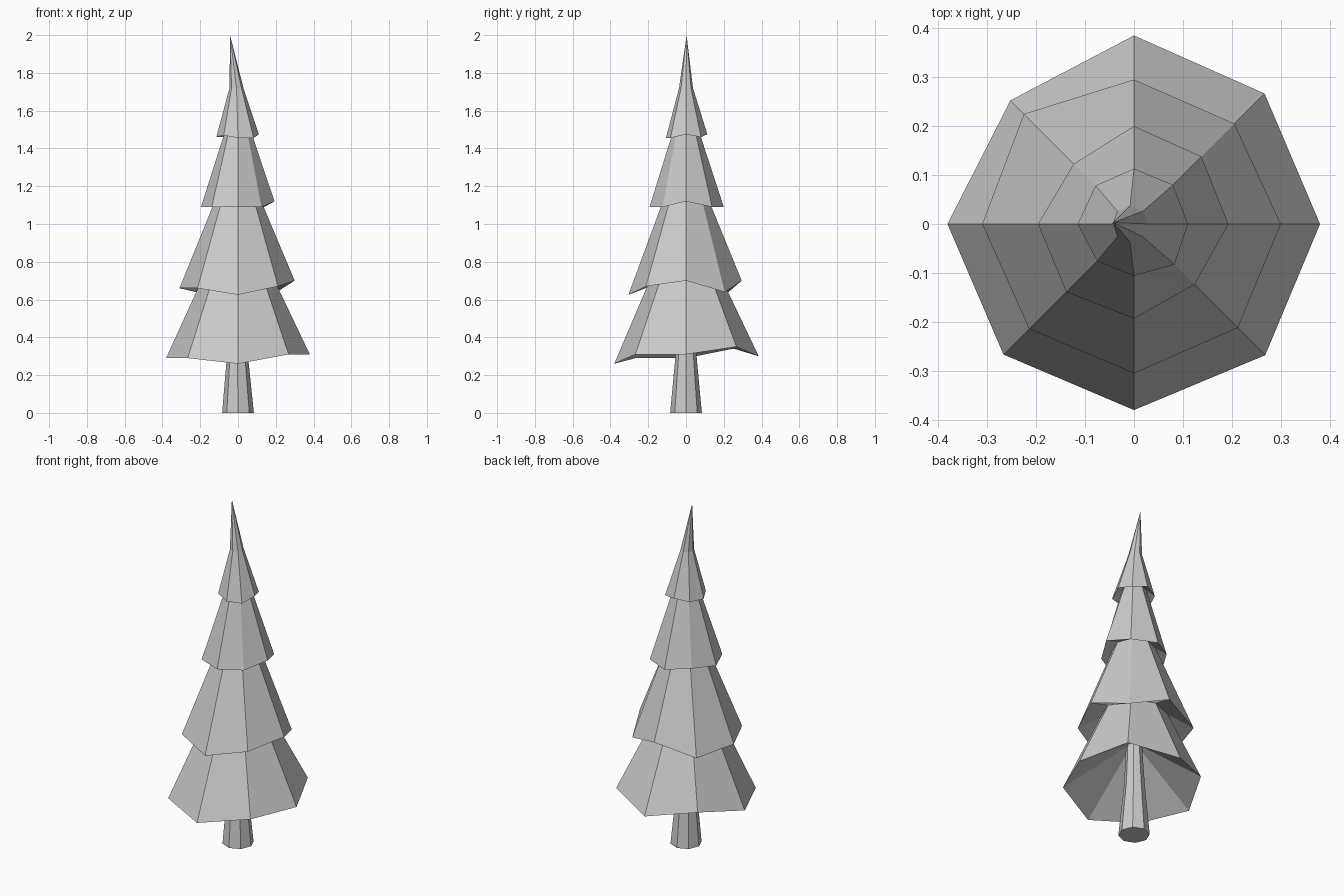
import bpy, bmesh, math

if "Cube" in bpy.data.objects:
    bpy.data.objects.remove(bpy.data.objects["Cube"])

SIDES = 8


def ring(bm, radius, height, cx=0.0):
    """Eight-sided ring; radius and height may be one number or one per corner."""
    rs = radius if isinstance(radius, list) else [radius] * SIDES
    zs = height if isinstance(height, list) else [height] * SIDES
    return [bm.verts.new((cx + r * math.cos(math.tau * i / SIDES),
                          r * math.sin(math.tau * i / SIDES), z))
            for i, (r, z) in enumerate(zip(rs, zs))]


def bridge(bm, a, b):
    for i in range(SIDES):
        j = (i + 1) % SIDES
        bm.faces.new((a[i], a[j], b[j], b[i]))


def finish(bm, name):
    bmesh.ops.recalc_face_normals(bm, faces=bm.faces)
    mesh = bpy.data.meshes.new(name)
    bm.to_mesh(mesh)
    bm.free()
    bpy.context.collection.objects.link(bpy.data.objects.new(name, mesh))


# trunk: tapered, running up inside the lowest branches
bm = bmesh.new()
rings = [ring(bm, 0.084, 0), ring(bm, 0.055, 0.31, -0.003), ring(bm, 0.042, 0.56)]
for a, b in zip(rings, rings[1:]):
    bridge(bm, a, b)
bm.faces.new(rings[0])
bm.faces.new(rings[-1])
finish(bm, "trunk")

# foliage tiers: uneven rim radii, uneven rim heights, neck (radius, height)
tiers = [
    ([.38, .377, .385, .357, .381, .377, .38, .379],
     [.31, .35, .30, .34, .29, .29, .26, .31], (.180, .73)),
    ([.30, .29, .295, .318, .31, .303, .305, .30],
     [.70, .64, .70, .64, .66, .66, .625, .67], (.115, 1.14)),
    ([.193, .195, .20, .174, .196, .196, .193, .175],
     [1.12, 1.09, 1.09, 1.10, 1.09, 1.09, 1.09, 1.09], (.066, 1.50)),
    ([.11, .113, .113, .111, .115, .107, .106, .117],
     [1.475, 1.46, 1.475, 1.46, 1.46, 1.47, 1.455, 1.455], (.037, 1.72)),
]
bm = bmesh.new()
prev = ring(bm, 0.042, 0.54)
bm.faces.new(prev)
for radii, heights, (neck_r, neck_z) in tiers:
    rim = ring(bm, radii, heights)
    neck = ring(bm, neck_r, neck_z, -0.008 if neck_z > 1.6 else 0.0)
    bridge(bm, prev, rim)     # hollow underside
    bridge(bm, rim, neck)     # sloping top
    prev = neck

# leaning tip
tip = bm.verts.new((-0.042, 0.003, 2.0))
for i in range(SIDES):
    bm.faces.new((prev[i], prev[(i + 1) % SIDES], tip))
finish(bm, "foliage")
